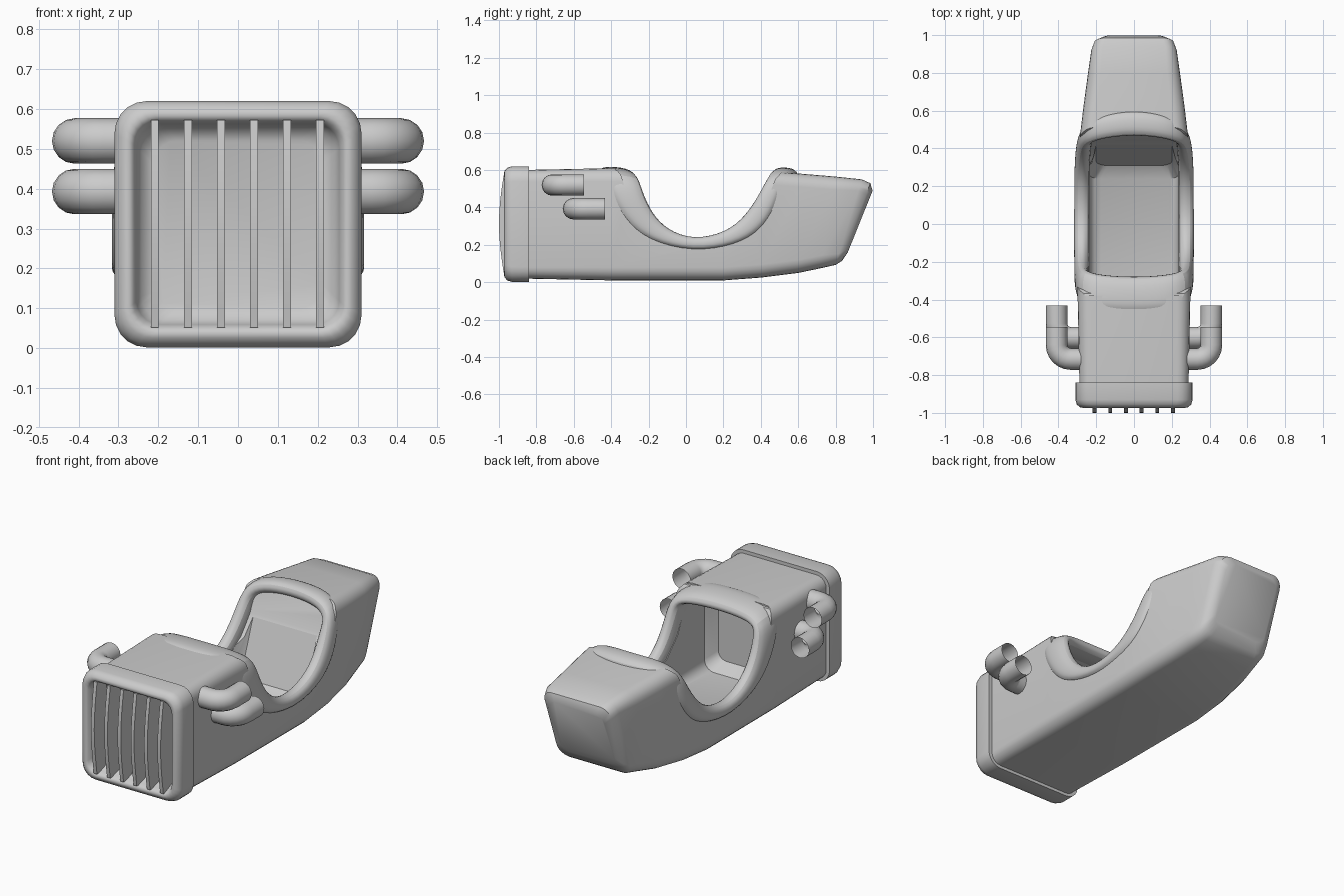
import bpy, bmesh, math
from mathutils import Vector

if "Cube" in bpy.data.objects:
    bpy.data.objects.remove(bpy.data.objects["Cube"])


def make(name, verts, faces, angle=35):
    me = bpy.data.meshes.new(name)
    bm = bmesh.new()
    vs = [bm.verts.new(v) for v in verts]
    for f in faces:
        bm.faces.new([vs[i] for i in f])
    bmesh.ops.recalc_face_normals(bm, faces=bm.faces)
    bm.to_mesh(me)
    bm.free()
    ob = bpy.data.objects.new(name, me)
    bpy.context.collection.objects.link(ob)
    smooth(ob, angle)
    return ob


def smooth(ob, angle):
    bpy.ops.object.select_all(action='DESELECT')
    ob.select_set(True)
    bpy.context.view_layer.objects.active = ob
    bpy.ops.object.shade_smooth_by_angle(angle=math.radians(angle))


def ring(yb, zb, yt, zt, hw, r, n=5):
    """Rounded rectangle, sheared so its bottom is at yb and its top at yt."""
    h, pts = zt - zb, []
    for k, (sx, sz) in enumerate([(1, 1), (-1, 1), (-1, -1), (1, -1)]):
        for i in range(n + 1):
            a = math.pi / 2 * (k + i / n)
            x = sx * (hw - r) + r * math.cos(a)
            t = 0.5 + (sz * (h / 2 - r) + r * math.sin(a)) / h
            pts.append((x, yb + (yt - yb) * t, zb + h * t))
    return pts


def loft(name, sections, angle=35):
    rings = [ring(*s) for s in sections]
    m = len(rings[0])
    faces = [(a * m + j, a * m + (j + 1) % m, (a + 1) * m + (j + 1) % m, (a + 1) * m + j)
             for a in range(len(rings) - 1) for j in range(m)]
    faces += [tuple(range(m)), tuple(range((len(rings) - 1) * m, len(rings) * m))]
    return make(name, [p for r in rings for p in r], faces, angle)


def cut(ob, cutter):
    mod = ob.modifiers.new('cut', 'BOOLEAN')
    mod.object, mod.operation, mod.solver = cutter, 'DIFFERENCE', 'EXACT'
    bpy.context.view_layer.objects.active = ob
    bpy.ops.object.modifier_move_to_index(modifier=mod.name, index=0)
    bpy.ops.object.modifier_apply(modifier=mod.name)
    bpy.data.objects.remove(cutter)


# Body shell: sections from nose to slanted tail
body = loft('body', [
    (-.88, .02, -.88, .60, .288, .06),
    (-.40, .01, -.40, .61, .298, .07),
    (.20, .01, .20, .60, .300, .07),
    (.40, .025, .42, .595, .292, .07),
    (.60, .05, .62, .58, .268, .07),
    (.72, .075, .80, .565, .245, .07),
    (.80, .093, .94, .55, .226, .06),
    (.835, .115, .985, .53, .21, .06),
    (.865, .16, .998, .49, .175, .05)], 40)

# Cockpit rim stations: x, outer edge y z, inner edge y z, inward direction x z
stations = [
    (0, -.465, .605, -.29, .595, 0, -1),
    (.17, -.455, .605, -.28, .59, 0, -1),
    (.275, -.435, .58, -.26, .565, -.7, -.7),
    (.296, -.40, .48, -.235, .47, -1, 0),
    (.30, -.33, .34, -.19, .37, -1, 0),
    (.30, -.21, .225, -.11, .28, -1, 0),
    (.30, .04, .16, .04, .222, -1, 0),
    (.30, .27, .20, .22, .265, -1, 0),
    (.295, .40, .28, .32, .35, -1, 0),
    (.285, .475, .40, .385, .45, -1, 0),
    (.268, .525, .555, .43, .55, -.7, -.7),
    (.17, .575, .59, .46, .60, 0, -1),
    (0, .60, .59, .48, .605, 0, -1)]

# U-shaped side cut through the body
u = [((s[1] + s[3]) / 2, (s[2] + s[4]) / 2) for s in stations]
u = [(u[0][0], 1)] + u + [(u[-1][0], 1)]
n = len(u)
prism = make('cutter_u', [(x, y, z) for x in (-.6, .6) for y, z in u],
             [tuple(range(n)), tuple(range(n, 2 * n))] +
             [(i, (i + 1) % n, n + (i + 1) % n, n + i) for i in range(n)])
cut(body, prism)

# Hollow cockpit with sloping seat back
cavity = loft('cutter_cavity', [
    (-.56, .12, -.56, .50, .19, .05),
    (-.50, .07, -.50, .54, .235, .06),
    (.24, .07, .40, .55, .235, .06),
    (.31, .11, .47, .545, .20, .06)])
cut(body, cavity)
smooth(body, 40)

# Rolled rim around the cockpit
loop = stations + [(-s[0], *s[1:5], -s[5], s[6]) for s in stations[-2:0:-1]]
verts = []
for x, yo, zo, yi, zi, nx, nz in loop:
    o, i, d = Vector((x, yo, zo)), Vector((x, yi, zi)), Vector((nx, 0, nz))
    e = (i - o) * .08
    verts += [o - e - d * .012, (o + i) / 2 - d * .02, i + e - d * .006,
              i + e + d * .065, o - e + d * .065]
m, k = len(loop), 5
rim = make('cockpit_rim', verts,
           [(a * k + j, a * k + (j + 1) % k, (a + 1) % m * k + (j + 1) % k, (a + 1) % m * k + j)
            for a in range(m) for j in range(k)], 60)
rim.modifiers.new('round', 'SUBSURF').levels = 2
rim.modifiers['round'].render_levels = 2

# Grille surround with recessed panel
loft('grille_frame', [(y, .311 - h, y, .311 + h, w, r) for y, h, w, r in [
    (-.84, .295, .295, .07), (-.84, .309, .31, .08), (-.93, .309, .31, .08),
    (-.955, .302, .303, .08), (-.97, .285, .286, .07), (-.973, .272, .273, .065),
    (-.965, .26, .262, .06), (-.94, .252, .254, .06), (-.90, .24, .242, .06),
    (-.885, .21, .212, .06)]], 50)

# Bowed grille bars
for b in range(6):
    x = -.209 + b * .083
    prof = [(-.975 - .025 * math.sin(math.pi * t / 8), .052 + .52 * t / 8) for t in range(9)]
    prof += [(-.885, .572), (-.885, .052)]
    n = len(prof)
    make('grille_bar', [(x + s, y, z) for s in (-.01, .01) for y, z in prof],
         [tuple(range(n)), tuple(range(n, 2 * n))] +
         [(i, (i + 1) % n, n + (i + 1) % n, n + i) for i in range(n)], 30)

# Open exhaust pipes, two on each side
for side in (-1, 1):
    for y0, z in ((-.715, .52), (-.602, .393)):
        path = [(.27, 0, -1)]
        path += [(.335 + .075 * math.sin(a), .075 * (1 - math.cos(a)), a)
                 for a in [math.pi / 2 * i / 6 for i in range(7)]]
        path += [(.41, .17, math.pi / 2)]
        path[0] = (.27, 0, 0)
        verts, seg = [], 16
        for px, py, a in path:
            for j in range(seg):
                t = 2 * math.pi * j / seg
                q = .057 * math.cos(t)
                verts.append((side * (px + q * math.sin(a)), y0 + py - q * math.cos(a),
                              z + .057 * math.sin(t)))
        make('exhaust_pipe', verts,
             [(i * seg + j, i * seg + (j + 1) % seg, (i + 1) * seg + (j + 1) % seg, (i + 1) * seg + j)
              for i in range(len(path) - 1) for j in range(seg)], 45)
